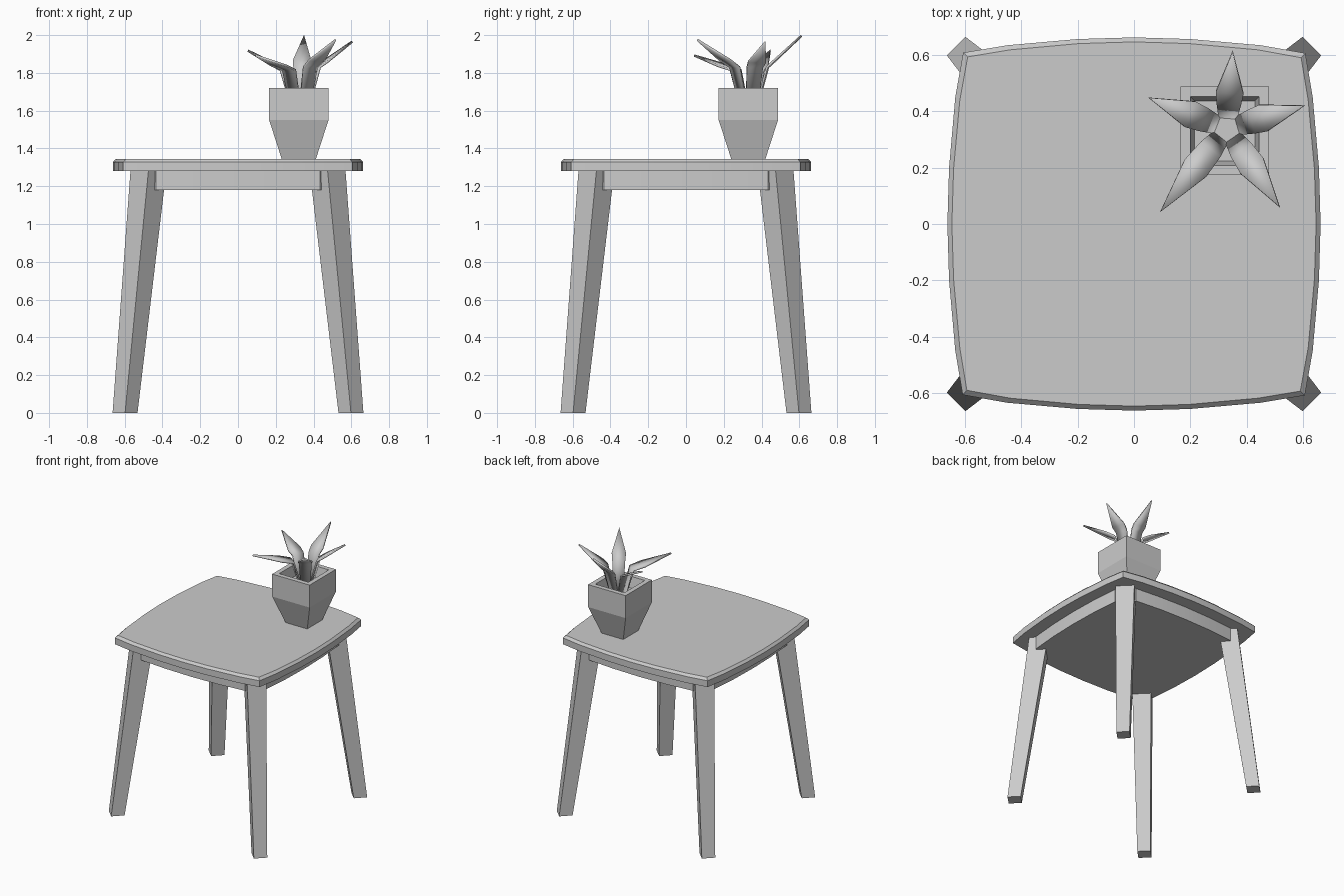
import bpy, bmesh, math
from mathutils import Vector

if "Cube" in bpy.data.objects:
    bpy.data.objects.remove(bpy.data.objects["Cube"])


def finish(name, bm, smooth=True):
    bmesh.ops.recalc_face_normals(bm, faces=bm.faces)
    me = bpy.data.meshes.new(name)
    bm.to_mesh(me)
    bm.free()
    ob = bpy.data.objects.new(name, me)
    bpy.context.collection.objects.link(ob)
    if smooth:
        bpy.ops.object.select_all(action='DESELECT')
        ob.select_set(True)
        bpy.context.view_layer.objects.active = ob
        bpy.ops.object.shade_smooth_by_angle(angle=math.radians(25))
    return ob


def loft(name, rings, smooth=True):
    """Skin a stack of closed rings of 3D points and cap both ends."""
    bm = bmesh.new()
    loops = [[bm.verts.new(p) for p in r] for r in rings]
    n = len(loops[0])
    for a, b in zip(loops, loops[1:]):
        for i in range(n):
            bm.faces.new((a[i], a[(i + 1) % n], b[(i + 1) % n], b[i]))
    bm.faces.new(loops[0])
    bm.faces.new(loops[-1])
    return finish(name, bm, smooth)


def four_sides(side, z):
    """Repeat one side's outline (x, distance) around the square."""
    pts = []
    for k in range(4):
        c, s = (1, 0, -1, 0)[k], (0, 1, 0, -1)[k]
        pts += [(x * c + d * s, x * s - d * c, z) for x, d in side]
    return pts


def square(cx, cy, half, z):
    return [(cx + half * i, cy + half * j, z) for i, j in ((-1, -1), (1, -1), (1, 1), (-1, 1))]


def diamond(cx, cy, r, z):
    return [(cx - r, cy, z), (cx, cy - r, z), (cx + r, cy, z), (cx, cy + r, z)]


# Table top: bowed square with a bevelled upper edge
edge = [(-0.608, 0.606), (-0.45, 0.634), (-0.2, 0.656), (0, 0.662), (0.2, 0.656), (0.45, 0.634)]
inner = [(x * 0.975, d - 0.016) for x, d in edge]
loft("table_top", [four_sides(edge, 1.28), four_sides(edge, 1.328), four_sides(inner, 1.345)])

# Apron block under the top, corners cut off inside the legs
skirt = [(-0.435, 0.54), (-0.22, 0.558), (0, 0.564), (0.22, 0.558), (0.435, 0.54)]
loft("apron", [four_sides(skirt, 1.18), four_sides(skirt, 1.28)])

# Splayed, tapered legs turned 45 degrees
for fb, sy in (("front", -1), ("back", 1)):
    for lr, sx in (("left", -1), ("right", 1)):
        loft(f"{fb}_{lr}_leg", [diamond(0.598 * sx, 0.598 * sy, 0.066, 0),
                                diamond(0.474 * sx, 0.474 * sy, 0.095, 1.285)], False)

# Pot: outer wall, flat rim, inner wall down to the soil
px, py = 0.322, 0.33
loft("pot", [square(px, py, h, z) for h, z in
             ((0.09, 1.343), (0.157, 1.55), (0.157, 1.72), (0.122, 1.72), (0.107, 1.64))], False)

# Leaves: steep stem, kink, pointed blade
centre = Vector((0.33, 0.337, 0))
tips = [(0.35, 0.612, 1.997), (0.605, 0.42, 1.965), (0.517, 0.06, 1.975),
        (0.093, 0.043, 1.892), (0.052, 0.448, 1.918)]
for i, t in enumerate(tips):
    tip = Vector(t)
    out = Vector((tip.x - centre.x, tip.y - centre.y, 0))
    reach = out.length
    out.normalize()
    across = Vector((-out.y, out.x, 0))
    kink_z = 1.83 if tip.z > 1.93 else 1.815
    wide_r = reach * 0.47
    wide_z = kink_z + (tip.z - kink_z) * (wide_r - 0.095) / (reach - 0.095)
    bm = bmesh.new()
    rows = []
    for r, z, w in ((0.042, 1.635, 0.033), (0.095, kink_z, 0.044), (wide_r, wide_z, 0.049)):
        mid = centre + out * r + Vector((0, 0, z))
        rows.append([bm.verts.new(mid - across * w), bm.verts.new(mid + across * w)])
    for a, b in zip(rows, rows[1:]):
        bm.faces.new((a[0], a[1], b[1], b[0]))
    bm.faces.new((rows[-1][0], rows[-1][1], bm.verts.new(tip)))
    leaf = finish(f"leaf_{i + 1}", bm)
    mod = leaf.modifiers.new("thickness", 'SOLIDIFY')
    mod.thickness = 0.012
    mod.offset = 0
